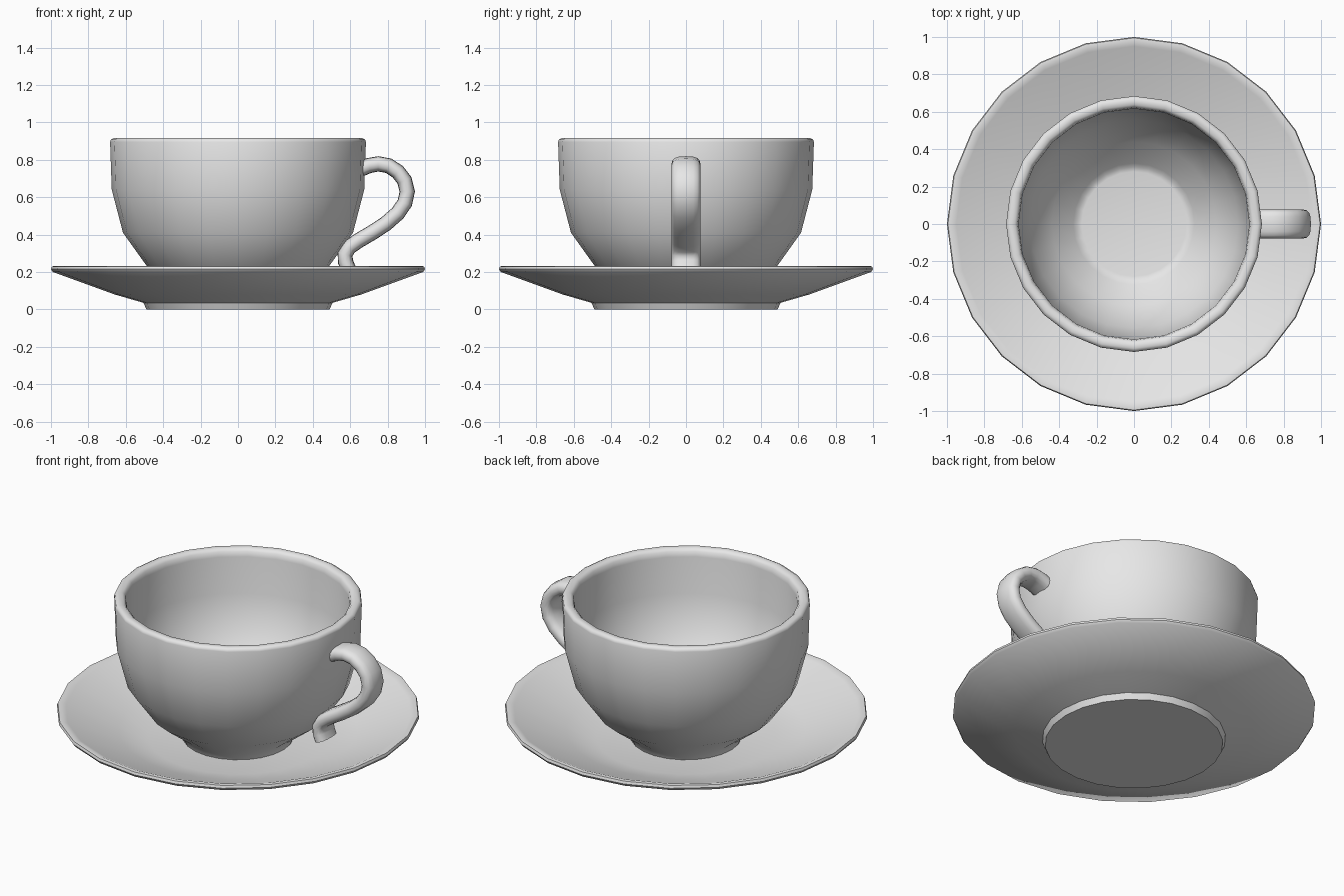
import bpy, bmesh
from math import sin, cos, pi, radians, copysign
from mathutils import Vector

cube = bpy.data.objects.get("Cube")
if cube:
    bpy.data.objects.remove(cube)

SIDES = 24

china = bpy.data.materials.new("glazed china")
china.use_nodes = True
china.diffuse_color = (0.8, 0.8, 0.8, 1)
china.node_tree.nodes["Principled BSDF"].inputs["Base Color"].default_value = (0.8, 0.8, 0.8, 1)


def finish(bm, name, angle):
    """Turn a bmesh into a smooth shaded object."""
    bmesh.ops.recalc_face_normals(bm, faces=bm.faces)
    mesh = bpy.data.meshes.new(name)
    bm.to_mesh(mesh)
    bm.free()
    obj = bpy.data.objects.new(name, mesh)
    bpy.context.collection.objects.link(obj)
    mesh.materials.append(china)
    bpy.ops.object.select_all(action='DESELECT')
    obj.select_set(True)
    bpy.context.view_layer.objects.active = obj
    bpy.ops.object.shade_smooth_by_angle(angle=radians(angle))
    return obj


def skin(bm, rings):
    """Bridge successive rings of vertices and cap both ends."""
    for a, b in zip(rings, rings[1:]):
        n = len(a)
        for i in range(n):
            j = (i + 1) % n
            bm.faces.new((a[i], a[j], b[j], b[i]))
    bm.faces.new(rings[0])
    bm.faces.new(rings[-1])


def lathe(name, profile, angle):
    bm = bmesh.new()
    rings = [[bm.verts.new((r * cos(2 * pi * i / SIDES), r * sin(2 * pi * i / SIDES), z))
              for i in range(SIDES)] for r, z in profile]
    skin(bm, rings)
    return finish(bm, name, angle)


# Saucer: foot, flared underside, rolled rim, dished top
lathe("saucer", [
    (0.49, 0), (0.505, 0.035), (0.66, 0.08), (0.99, 0.2), (1.0, 0.215),
    (0.995, 0.23), (0.975, 0.232), (0.95, 0.222), (0.66, 0.108), (0.495, 0.065)], 40)

# Cup: foot, bowl, rounded lip, inner wall and sunken floor
lathe("cup", [
    (0.305, 0.065), (0.325, 0.11), (0.49, 0.235), (0.615, 0.41), (0.675, 0.64),
    (0.684, 0.895), (0.68, 0.908), (0.665, 0.916), (0.638, 0.914), (0.623, 0.9),
    (0.617, 0.87), (0.612, 0.65), (0.557, 0.44), (0.44, 0.275), (0.325, 0.18),
    (0.305, 0.16), (0.28, 0.155)], 50)

# Handle: rounded strap swept along an S-shaped path
path = [Vector((x, 0, z)) for x, z in [
    (0.655, 0.75), (0.70, 0.769), (0.75, 0.778), (0.805, 0.768), (0.855, 0.735),
    (0.89, 0.69), (0.905, 0.63), (0.892, 0.57), (0.855, 0.515), (0.79, 0.458),
    (0.72, 0.412), (0.645, 0.368), (0.595, 0.333), (0.572, 0.295), (0.575, 0.255),
    (0.59, 0.215)]]
bm = bmesh.new()
rings = []
SECTION = 16
for k, p in enumerate(path):
    t = (path[min(k + 1, len(path) - 1)] - path[max(k - 1, 0)]).normalized()
    normal = Vector((-t.z, 0, t.x))
    ring = []
    for i in range(SECTION):
        c, s = cos(2 * pi * i / SECTION), sin(2 * pi * i / SECTION)
        across = 0.077 * copysign(abs(c) ** 0.7, c)
        out = 0.041 * copysign(abs(s) ** 0.8, s)
        ring.append(bm.verts.new(p + normal * out + Vector((0, across, 0))))
    rings.append(ring)
skin(bm, rings)
finish(bm, "handle", 50)
